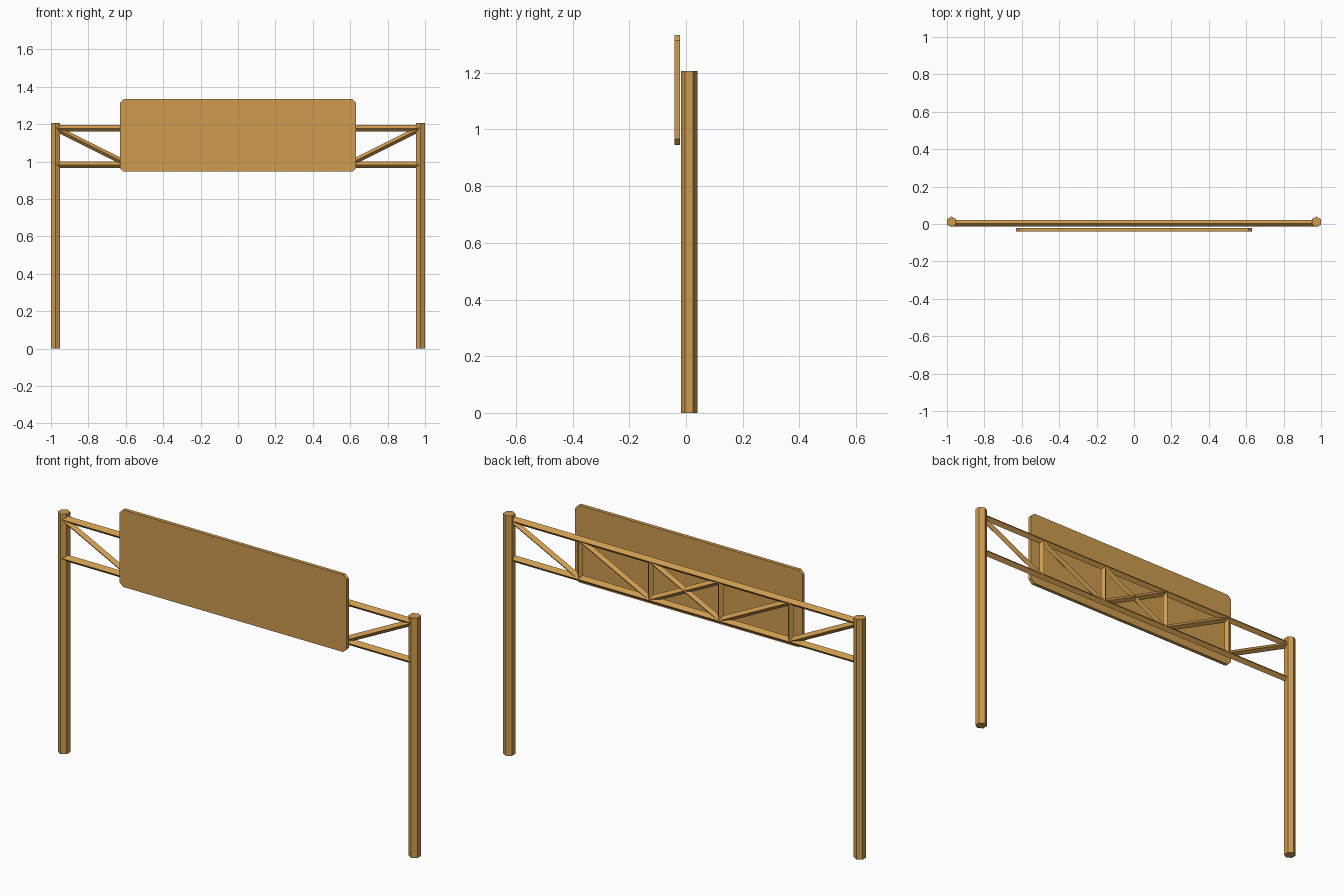
import bpy, bmesh, math
from mathutils import Vector

if "Cube" in bpy.data.objects:
    bpy.data.objects.remove(bpy.data.objects["Cube"])

mat = bpy.data.materials.new("tan_paint")
mat.diffuse_color = (0.62, 0.33, 0.08, 1)
mat.use_nodes = True
mat.node_tree.nodes["Principled BSDF"].inputs["Base Color"].default_value = mat.diffuse_color

POST_X, POST_Y, POST_H, POST_R = 0.9753, 0.0111, 1.207, 0.0287
TRUSS_Y, TOP_Z, LOW_Z = 0.003, 1.178, 0.983
CHORD_R, WEB_R = 0.0175, 0.0155
BAYS = 5


def rod(name, a, b, radius, sides):
    """Straight prism between two points, with one corner towards +y."""
    a, b = Vector(a), Vector(b)
    d = b - a
    bpy.ops.mesh.primitive_cylinder_add(
        vertices=sides, radius=radius, depth=d.length, location=(a + b) / 2,
        rotation=(0, math.atan2(d.x, d.z), 0))
    ob = bpy.context.object
    ob.name = name
    ob.data.materials.append(mat)
    return ob


def node(i, z):
    """Truss joint number i, counted from the left post."""
    return (-POST_X + 2 * POST_X * i / BAYS, TRUSS_Y, z)


# Hexagonal posts
for side, s in (("left", -1), ("right", 1)):
    rod(side + "_post", (s * POST_X, POST_Y, 0), (s * POST_X, POST_Y, POST_H), POST_R, 6)

# Horizontal chords
rod("top_chord", node(0, TOP_Z), node(BAYS, TOP_Z), CHORD_R, 4)
rod("bottom_chord", node(0, LOW_Z), node(BAYS, LOW_Z), CHORD_R, 4)

# Truss uprights
for i in range(1, BAYS):
    rod(f"upright_{i}", node(i, LOW_Z), node(i, TOP_Z), WEB_R, 4)

# Diagonals run down from each post and cross in the middle bay
for i in range(3):
    rod(f"left_diagonal_{i}", node(i, TOP_Z), node(i + 1, LOW_Z), WEB_R, 4)
    rod(f"right_diagonal_{i}", node(BAYS - i, TOP_Z), node(BAYS - i - 1, LOW_Z), WEB_R, 4)

# Sign panel with clipped corners
W, Z0, Z1, C = 0.632, 0.946, 1.334, 0.02
Y0, Y1 = -0.0398, -0.0215
outline = [(-W + C, Z0), (W - C, Z0), (W, Z0 + C), (W, Z1 - C),
           (W - C, Z1), (-W + C, Z1), (-W, Z1 - C), (-W, Z0 + C)]
bm = bmesh.new()
face = bm.faces.new([bm.verts.new((x, Y0, z)) for x, z in outline])
ext = bmesh.ops.extrude_face_region(bm, geom=[face], use_keep_orig=True)
moved = [v for v in ext["geom"] if isinstance(v, bmesh.types.BMVert)]
bmesh.ops.translate(bm, vec=(0, Y1 - Y0, 0), verts=moved)
bmesh.ops.recalc_face_normals(bm, faces=bm.faces)
mesh = bpy.data.meshes.new("sign_panel")
bm.to_mesh(mesh)
bm.free()
mesh.materials.append(mat)
bpy.context.collection.objects.link(bpy.data.objects.new("sign_panel", mesh))
